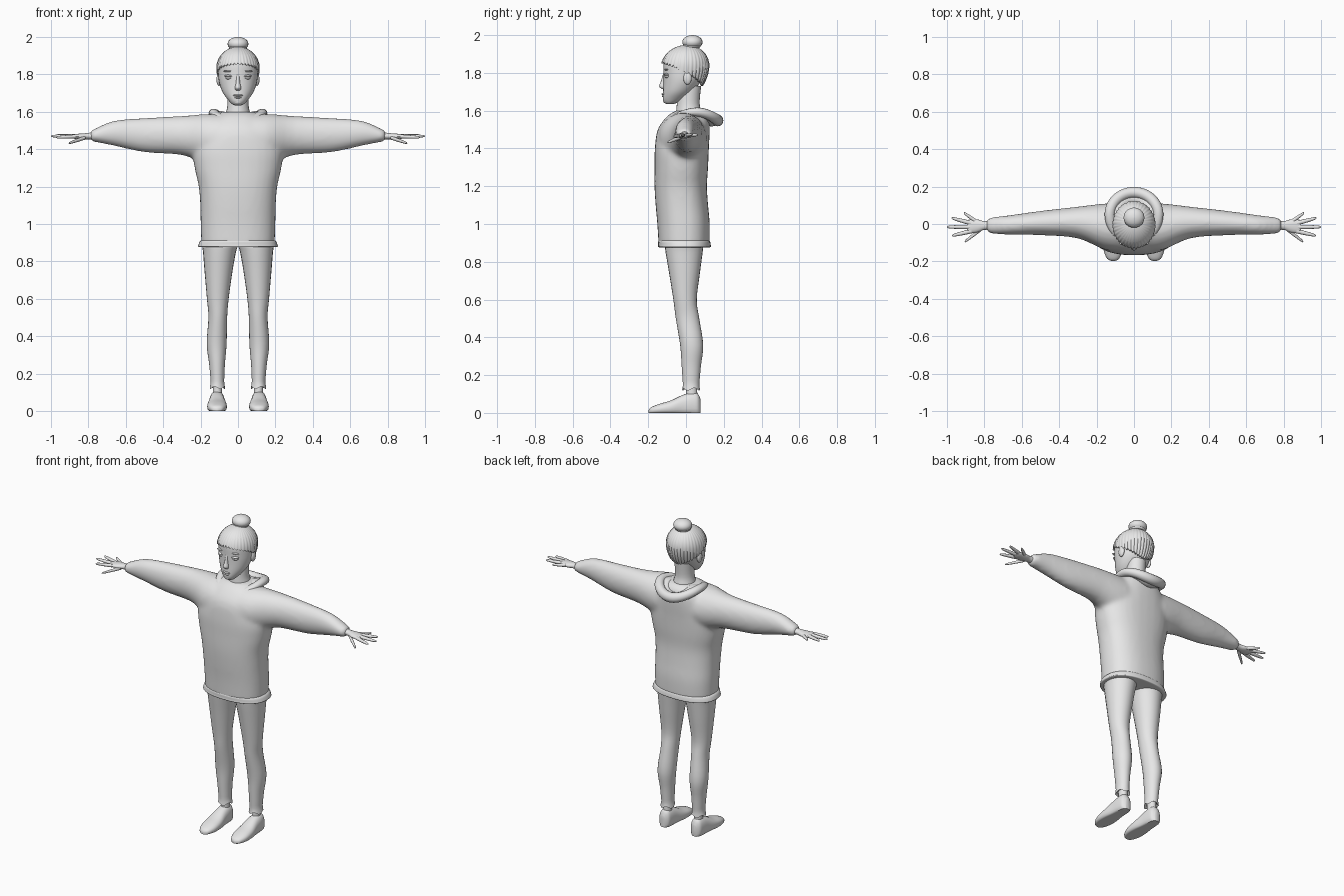
import bpy, bmesh
from math import sin, cos, pi, copysign

cube = bpy.data.objects.get("Cube")
if cube:
    bpy.data.objects.remove(cube)

grey = bpy.data.materials.new("plain grey")
grey.use_nodes = True
grey.diffuse_color = (0.8, 0.8, 0.8, 1)
grey.node_tree.nodes["Principled BSDF"].inputs["Base Color"].default_value = (0.8, 0.8, 0.8, 1)
parts = []


def surface(name, shells, mirror=False, caps=True, wrap=False):
    """Skin one or more stacks of closed rings into an object."""
    bm = bmesh.new()
    for rows in shells:
        rings = [[bm.verts.new(p) for p in row] for row in rows]
        pairs = list(zip(rings, rings[1:])) + ([(rings[-1], rings[0])] if wrap else [])
        for low, high in pairs:
            n = len(low)
            for i in range(n):
                j = (i + 1) % n
                bm.faces.new((low[i], low[j], high[j], high[i]))
        if caps and not wrap:
            bm.faces.new(rings[0])
            bm.faces.new(rings[-1])
    bmesh.ops.recalc_face_normals(bm, faces=bm.faces)
    mesh = bpy.data.meshes.new(name)
    bm.to_mesh(mesh)
    bm.free()
    obj = bpy.data.objects.new(name, mesh)
    bpy.context.collection.objects.link(obj)
    mesh.materials.append(grey)
    if mirror:
        obj.modifiers.new("mirror", "MIRROR").use_mirror_merge = False
    parts.append(obj)
    return obj


def spline(keys, steps=4):
    """Smoothly interpolate tuples of numbers."""
    out = []
    for i in range(len(keys) - 1):
        a, b, c, d = (keys[max(0, min(len(keys) - 1, i + k))] for k in (-1, 0, 1, 2))
        for s in range(steps):
            t = s / steps
            out.append([0.5 * (2 * q + (r - p) * t + (2 * p - 5 * q + 4 * r - u) * t * t
                               + (3 * q - p - 3 * r + u) * t ** 3)
                        for p, q, r, u in zip(a, b, c, d)])
    return out + [list(keys[-1])]


def loft(axis, keys, sides=24, power=1.0, steps=4):
    """Rings along an axis; keys: position, two centre values, two radii."""
    rows = []
    for pos, c1, c2, r1, r2 in spline(keys, steps):
        row = []
        for i in range(sides):
            a = 2 * pi * i / sides
            u = c1 + r1 * copysign(abs(cos(a)) ** power, cos(a))
            v = c2 + r2 * copysign(abs(sin(a)) ** power, sin(a))
            row.append({"x": (pos, u, v), "y": (u, pos, v), "z": (u, v, pos)}[axis])
        rows.append(row)
    return rows


def ball(name, centre, radii, mirror=False):
    x, y, z = centre
    keys = [(z - radii[2] * cos(pi * k / 12), x, y,
             max(radii[0] * sin(pi * k / 12), 0.0005),
             max(radii[1] * sin(pi * k / 12), 0.0005)) for k in range(13)]
    return surface(name, [loft("z", keys, 20, steps=1)], mirror)


def tube_ring(name, path, radius, count=48, sides=12):
    """Closed tube around the vertical axis; path(angle) gives a point."""
    rows = []
    for i in range(count):
        a = 2 * pi * i / count
        x, y, z = path(a)
        r, h = radius(a)
        rows.append([(x + r * cos(b) * sin(a), y - r * cos(b) * cos(a), z + h * sin(b))
                     for b in (2 * pi * k / sides for k in range(sides))])
    return surface(name, [rows], wrap=True)


# Sweater: torso and both sleeves fused into one soft skin
torso = [(.885, 0, -.01, .196, .135), (1.0, 0, -.013, .2, .139), (1.1, 0, -.022, .202, .139),
         (1.2, 0, -.028, .21, .139), (1.3, 0, -.025, .232, .142), (1.4, 0, -.022, .24, .143),
         (1.5, 0, -.012, .2, .138), (1.57, 0, .01, .14, .11), (1.6, 0, .015, .09, .07)]
sleeve = [(0, -.02, 1.46, .13, .125), (.15, -.015, 1.455, .125, .134), (.3, .008, 1.473, .085, .105),
          (.5, .005, 1.475, .065, .092), (.66, -.005, 1.485, .053, .068),
          (.76, -.008, 1.475, .044, .038), (.79, -.008, 1.47, .032, .028)]
arm = loft("x", sleeve)
other_arm = [[(-x, y, z) for x, y, z in row] for row in arm]
sweater = surface("sweater", [loft("z", torso, 32, .85), arm, other_arm])
skin = sweater.modifiers.new("fuse", "REMESH")
skin.mode, skin.voxel_size, skin.use_smooth_shade = "VOXEL", 0.012, True
soft = sweater.modifiers.new("soften", "SMOOTH")
soft.factor, soft.iterations = 0.5, 10

# Flared hem band
hem = [(.876, 0, -.008, .19, .125), (.878, 0, -.008, .212, .139), (.89, 0, -.008, .211, .139),
       (.908, 0, -.01, .203, .137), (.915, 0, -.01, .19, .13)]
surface("sweater_hem", [loft("z", hem, 40, .85, 3)])

# Hood lying around the neck
def hood_path(rx, front, back, drop):
    return lambda a: (rx * sin(a), .05 - (front if cos(a) > 0 else back) * cos(a),
                      1.548 - drop + .045 * sin(a) ** 2)

tube_ring("hood_rim", hood_path(.13, .14, .118, 0),
          lambda a: (.024 + .006 * (1 - cos(a)) / 2, .015 + .008 * (1 - cos(a))))
tube_ring("hood_lining", hood_path(.092, .105, .085, .008),
          lambda a: (.034, .014 + .005 * (1 - cos(a))))

# Trousers, ankles and shoes
leg = [(.96, .09, -.01, .09, .1), (.89, .096, -.01, .095, .102), (.85, .099, -.01, .088, .098),
       (.75, .104, -.008, .075, .083), (.6, .108, -.005, .058, .062), (.5, .108, .008, .05, .062),
       (.36, .114, .03, .053, .061), (.25, .112, .028, .042, .051), (.16, .11, .027, .036, .044)]
trousers = loft("z", leg)
for k, (z, grow) in enumerate(((.14, .038), (.125, .041), (.14, .028))):
    trousers.append([(.11 + grow * cos(a), .027 + (grow + .006) * sin(a),
                      z + (.007 * sin(4 * a) if k == 1 else 0))
                     for a in (2 * pi * i / 24 for i in range(24))])
surface("trouser_leg", [trousers], True)
surface("ankle", [loft("z", [(.2, .11, .027, .024, .028), (.1, .11, .03, .025, .03),
                             (.05, .11, .03, .027, .034)], 16)], True)
shoe = [(y, .112, h * .4, w, h * .6) for y, w, h in
        ((-.198, .008, .015), (-.185, .032, .03), (-.14, .05, .048), (-.08, .052, .066),
         (-.02, .044, .094), (.03, .04, .108), (.062, .034, .102), (.078, .015, .07))]
surface("shoe", [[[(x, y, max(z, 0)) for x, y, z in row] for row in loft("y", shoe, 24, .85)]], True)

# Hands: palm and five fingers
palm = [(.76, -.008, 1.472, .026, .022), (.8, -.008, 1.47, .023, .017),
        (.835, -.01, 1.468, .034, .016), (.875, -.012, 1.468, .038, .012),
        (.893, -.012, 1.468, .03, .007)]
surface("palm", [loft("x", palm, 16)], True)
fingers = {"thumb": ((.815, -.025, 1.462), (.905, -.095, 1.432)),
           "index_finger": ((.87, -.038, 1.468), (.972, -.062, 1.463)),
           "middle_finger": ((.87, -.016, 1.47), (.999, -.016, 1.47)),
           "ring_finger": ((.87, .004, 1.47), (.975, .032, 1.474)),
           "little_finger": ((.845, .014, 1.468), (.91, .06, 1.472))}
for name, (base, tip) in fingers.items():
    keys = [tuple(p + (q - p) * t for p, q in zip(base, tip)) + (r, r * .85)
            for t, r in ((0, .012), (.35, .0115), (.7, .0095), (.93, .007), (1, .002))]
    surface(name, [loft("x", keys, 12, steps=3)], True)

# Neck and head
surface("neck", [loft("z", [(1.54, 0, .015, .078, .075), (1.59, 0, .015, .066, .068),
                            (1.64, 0, .012, .056, .06), (1.73, 0, .02, .056, .06)])])
head = [(1.634, 0, -.085, .015, .012), (1.64, 0, -.082, .03, .03), (1.66, 0, -.066, .05, .056),
        (1.7, 0, -.042, .08, .079), (1.75, 0, -.022, .099, .097), (1.8, 0, -.014, .106, .105),
        (1.86, 0, -.008, .106, .11), (1.91, 0, -.005, .085, .09), (1.94, 0, 0, .03, .03)]
surface("head", [loft("z", head, 32)])
nose = [(1.8, 0, -.11, .008, .01), (1.755, 0, -.117, .011, .016),
        (1.728, 0, -.12, .017, .022), (1.714, 0, -.116, .012, .01)]
surface("nose", [loft("z", nose, 16)])
ball("eye", (.046, -.096, 1.784), (.024, .018, .013), True)
ball("upper_eyelid", (.046, -.098, 1.791), (.027, .018, .008), True)
ball("eyebrow", (.048, -.103, 1.817), (.03, .012, .005), True)
ball("upper_lip", (0, -.117, 1.688), (.026, .012, .006))
ball("lower_lip", (0, -.115, 1.677), (.021, .013, .007))
ball("chin", (0, -.102, 1.653), (.024, .019, .016))
ball("ear", (.102, .008, 1.772), (.013, .022, .034), True)

# Swept-up hair with strands and a ragged lower edge
sides, levels, mid, tall = 144, 16, 1.835, .113
rows = []
for k in range(-1, levels + 1):
    t = max(k, 0) / levels
    row = []
    for i in range(sides):
        a = 2 * pi * i / sides
        strand = abs(sin(18 * a))
        back = (1 - cos(a)) / 2
        bottom = 1.85 - .03 * min(1, back * 2) - .09 * back ** 2 + .012 * (1 - strand)
        z = bottom + (mid + tall - bottom) * sin(t * pi / 2)
        d = (z - mid) / tall
        f = max(1 - d * d, .0004) ** .5 if d > 0 else 1 - .28 * d * d
        f *= 1 + .035 * (strand - .6) * (1 - t) ** .5
        if k < 0:
            f *= .88
        row.append((.115 * f * sin(a), -.006 + .012 * t - .125 * f * cos(a), z))
    rows.append(row)
surface("hair", [rows])
tube_ring("hair_tie", lambda a: (.036 * sin(a), .03 - .036 * cos(a), 1.942), lambda a: (.012, .01), 32)
ball("hair_bun", (0, .034, 1.963), (.056, .054, .037))

# Smooth shading with crisp edges kept
bpy.ops.object.select_all(action="DESELECT")
for obj in parts:
    obj.select_set(True)
bpy.context.view_layer.objects.active = parts[0]
bpy.ops.object.shade_smooth_by_angle(angle=0.9)
